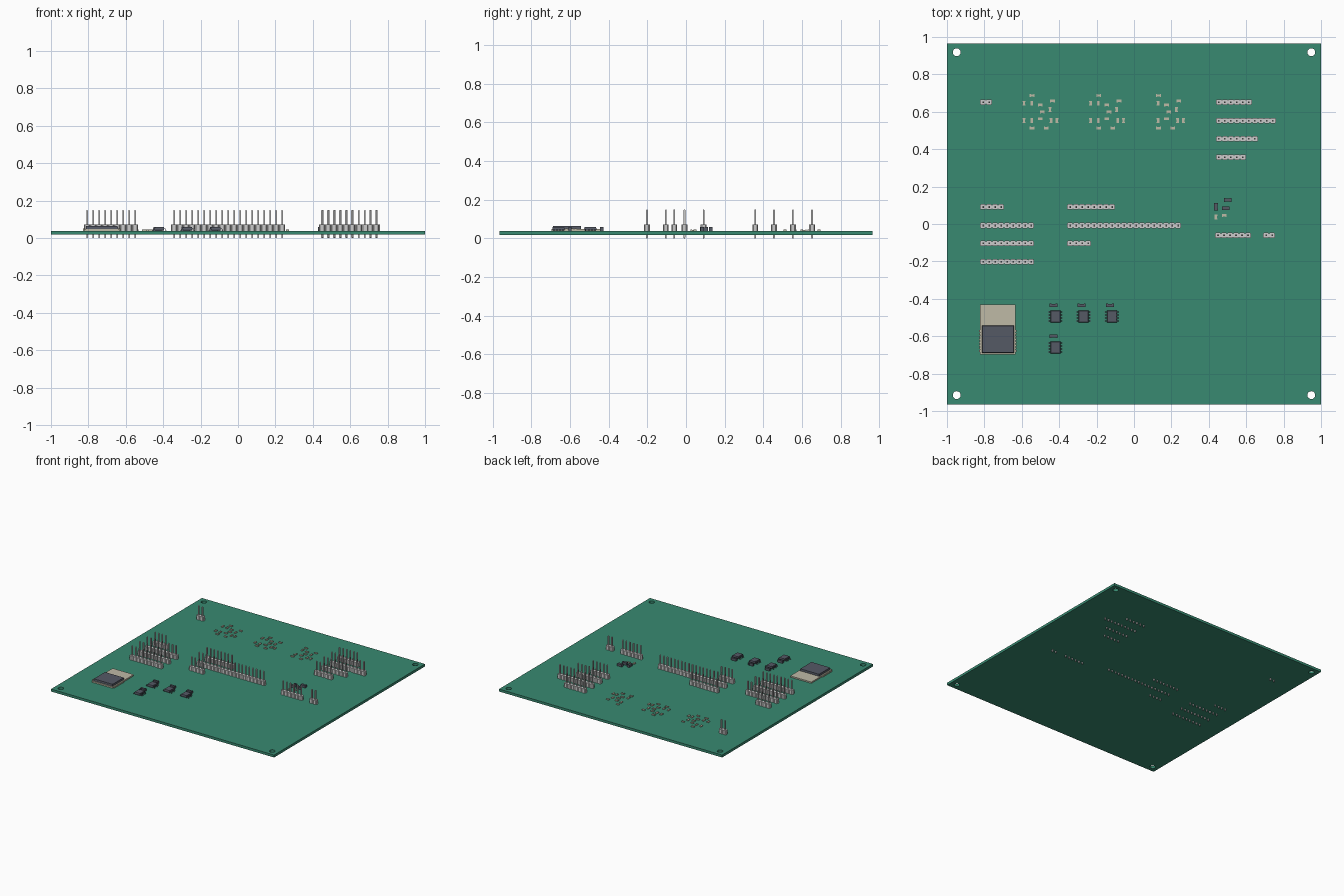
import bpy, bmesh
from mathutils import Matrix, Vector
from math import pi

if "Cube" in bpy.data.objects:
    bpy.data.objects.remove(bpy.data.objects["Cube"])

TOP = 0.038      # upper surface of the circuit board
PITCH = 0.0321   # header pin spacing


def material(name, rgb):
    m = bpy.data.materials.new(name)
    m.diffuse_color = (*rgb, 1)
    m.use_nodes = True
    m.node_tree.nodes["Principled BSDF"].inputs["Base Color"].default_value = m.diffuse_color
    return m


GREEN = material("board_green", (0.04, 0.255, 0.165))
DARK = material("chip_dark", (0.09, 0.10, 0.13))
TAN = material("pale_tan", (0.52, 0.49, 0.38))


def finish(name, bm, mat=None):
    bmesh.ops.recalc_face_normals(bm, faces=bm.faces[:])
    me = bpy.data.meshes.new(name)
    bm.to_mesh(me)
    bm.free()
    ob = bpy.data.objects.new(name, me)
    bpy.context.collection.objects.link(ob)
    if mat:
        me.materials.append(mat)
    return ob


def box(bm, x0, x1, y0, y1, z0, z1, taper=1.0):
    c = Vector(((x0 + x1) / 2, (y0 + y1) / 2, (z0 + z1) / 2))
    m = Matrix.Translation(c) @ Matrix.Diagonal((x1 - x0, y1 - y0, z1 - z0, 1))
    verts = bmesh.ops.create_cube(bm, size=1, matrix=m)["verts"]
    for v in verts:
        if v.co.z > c.z:
            v.co.x = c.x + (v.co.x - c.x) * taper
            v.co.y = c.y + (v.co.y - c.y) * taper


def prism(bm, pts, offset):
    face = bm.faces.new([bm.verts.new(p) for p in pts])
    new = bmesh.ops.extrude_face_region(bm, geom=[face])["geom"]
    bmesh.ops.translate(bm, vec=offset, verts=[g for g in new if isinstance(g, bmesh.types.BMVert)])


# Circuit board with four mounting holes
bm = bmesh.new()
box(bm, -1, 1, -0.966, 0.966, 0.018, TOP)
board = finish("circuit_board", bm, GREEN)
bm = bmesh.new()
for x in (-0.948, 0.948):
    for y in (-0.915, 0.918):
        bmesh.ops.create_cone(bm, cap_ends=True, segments=32, radius1=0.021, radius2=0.021,
                              depth=0.2, matrix=Matrix.Translation((x, y, 0.03)))
cutter = finish("hole_cutter", bm)
cutter.hide_render = True
cutter.hide_set(True)
mod = board.modifiers.new("holes", "BOOLEAN")
mod.object = cutter
mod.solver = "EXACT"
bpy.context.view_layer.objects.active = board
bpy.ops.object.modifier_apply(modifier="holes")
bpy.data.objects.remove(cutter)

# Pin headers: left end x, centre y, number of pins
HEADERS = [(-0.823, 0.652, 2), (0.438, 0.652, 6), (0.438, 0.553, 10), (0.438, 0.455, 7),
           (0.438, 0.358, 5), (-0.823, 0.091, 4), (-0.823, -0.008, 9), (-0.823, -0.104, 9),
           (-0.823, -0.202, 9), (-0.358, 0.091, 8), (-0.358, -0.008, 19), (-0.358, -0.104, 4),
           (0.433, -0.061, 6), (0.69, -0.061, 2)]


def header(i, x0, y, n):
    body, pins = bmesh.new(), bmesh.new()
    h, c, w = PITCH / 2, 0.006, 0.0042
    for k in range(n):
        x = x0 + PITCH * (k + 0.5)
        # Octagonal housing segment
        pts = [(-h, -h + c), (-h + c, -h), (h - c, -h), (h, -h + c),
               (h, h - c), (h - c, h), (-h + c, h), (-h, h - c)]
        prism(body, [(x + a, y + b * 0.92, TOP) for a, b in pts], (0, 0, 0.034))
        # Square pin with pointed ends
        box(pins, x - w, x + w, y - w, y + w, 0.004, 0.146)
        box(pins, x - w, x + w, y - w, y + w, 0.146, 0.15, 0.5)
        box(pins, x - w / 2, x + w / 2, y - w / 2, y + w / 2, 0.0, 0.004, 2)
    finish(f"header_housing_{i}", body)
    finish(f"header_pins_{i}", pins)


for i, (x, y, n) in enumerate(HEADERS, 1):
    header(i, x, y, n)

# Radio module: carrier, shield and edge pads
bm = bmesh.new()
box(bm, -0.823, -0.634, -0.697, -0.43, TOP, 0.049)
finish("module_carrier", bm, TAN)
bm = bmesh.new()
box(bm, -0.813, -0.642, -0.689, -0.543, 0.049, 0.065, 0.98)
finish("module_shield", bm, DARK)
bm = bmesh.new()
for k in range(8):
    y = -0.68 + k * 0.0155
    for x in (-0.823, -0.634):
        box(bm, x - 0.007, x + 0.007, y - 0.005, y + 0.005, TOP, 0.0505)
finish("module_edge_pads", bm, TAN)


# Eight-leg chips with gull-wing legs
def chip(i, x, y):
    body, legs = bmesh.new(), bmesh.new()
    box(body, x - 0.026, x + 0.026, y - 0.032, y + 0.032, TOP + 0.011, TOP + 0.02, 0.94)
    box(body, x - 0.0245, x + 0.0245, y - 0.030, y + 0.030, TOP + 0.002, TOP + 0.011, 1.06)
    side = [(0.024, 0.0095), (0.031, 0.0095), (0.033, 0), (0.039, 0),
            (0.039, 0.003), (0.035, 0.003), (0.033, 0.0125), (0.024, 0.0125)]
    for k in range(4):
        ly = y + (k - 1.5) * 0.016 - 0.0026
        for s in (-1, 1):
            prism(legs, [(x + s * a, ly, TOP + b) for a, b in side], (0, 0.0052, 0))
    # Pin-one marker
    bmesh.ops.create_cone(body, cap_ends=True, segments=12, radius1=0.003, radius2=0.003, depth=0.001,
                          matrix=Matrix.Translation((x - 0.017, y + 0.023, TOP + 0.02)))
    finish(f"chip_body_{i}", body, DARK)
    finish(f"chip_legs_{i}", legs, DARK)


# Small two-terminal parts: body between two slightly larger end caps
def two_terminal(name, x, y, length, width, height, upright, mat):
    bm = bmesh.new()
    for a, b, grow in ((-0.5, -0.27, 0), (-0.27, 0.27, 0.001), (0.27, 0.5, 0)):
        l0, l1, w = a * length, b * length, width / 2 - grow
        top = TOP + height - grow
        if upright:
            box(bm, x - w, x + w, y + l0, y + l1, TOP, top)
        else:
            box(bm, x + l0, x + l1, y - w, y + w, TOP, top)
    finish(name, bm, mat)


CHIPS = [(-0.42, -0.495), (-0.27, -0.495), (-0.118, -0.495), (-0.42, -0.66)]
for i, (x, y) in enumerate(CHIPS, 1):
    chip(i, x, y)
    two_terminal(f"chip_capacitor_{i}", x - 0.01, y + 0.06, 0.042, 0.018, 0.02, False, DARK)

# Three repeated groups of resistors: x, y, upright
GROUP = [(-0.545, 0.687, 0), (-0.588, 0.645, 1), (-0.547, 0.645, 1), (-0.502, 0.637, 0),
         (-0.436, 0.658, 0), (-0.449, 0.612, 1), (-0.490, 0.599, 0), (-0.588, 0.553, 1),
         (-0.547, 0.553, 1), (-0.502, 0.563, 0), (-0.443, 0.553, 1), (-0.412, 0.553, 1),
         (-0.545, 0.513, 0), (-0.469, 0.513, 0)]
for g, dx in enumerate((0, 0.356, 0.676), 1):
    for k, (x, y, up) in enumerate(GROUP, 1):
        if g == 3 and x < -0.57:
            continue
        two_terminal(f"resistor_{g}_{k}", x + dx, y, 0.025, 0.015, 0.007, up, TAN)

# Mixed parts beside the right-hand connector
for k, (x, y, up) in enumerate([(0.5, 0.128, 0), (0.438, 0.093, 1), (0.49, 0.084, 0)], 1):
    two_terminal(f"side_capacitor_{k}", x, y, 0.04, 0.02, 0.02, up, DARK)
for k, (x, y, up) in enumerate([(0.438, 0.037, 1), (0.482, 0.046, 0)], 1):
    two_terminal(f"side_resistor_{k}", x, y, 0.025, 0.015, 0.007, up, TAN)
